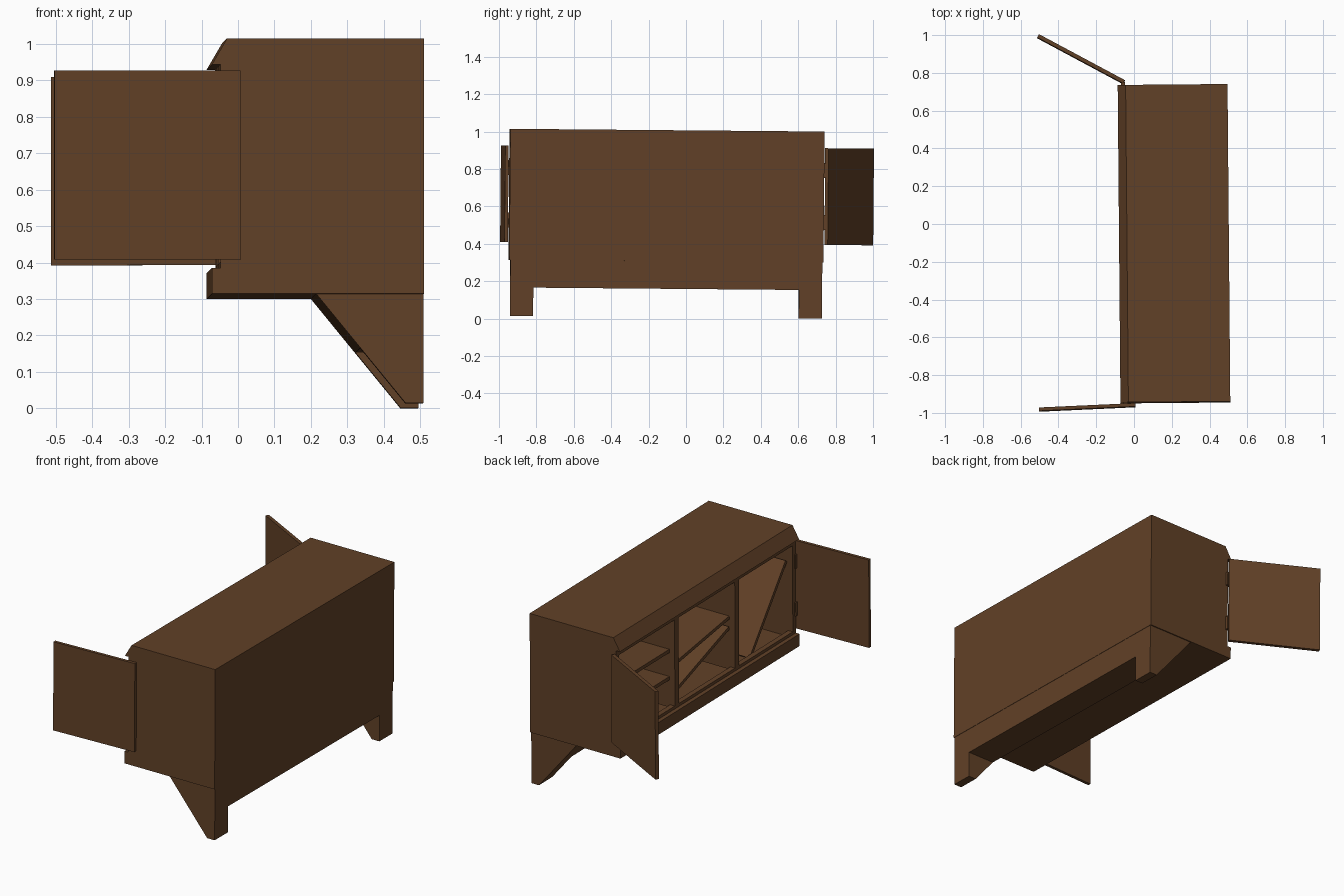
import bpy, bmesh, math
from mathutils import Matrix, Vector

if "Cube" in bpy.data.objects:
    bpy.data.objects.remove(bpy.data.objects["Cube"])

wood = bpy.data.materials.new("dark_brown_wood")
wood.diffuse_color = (0.12, 0.052, 0.02, 1)
wood.use_nodes = True
wood.node_tree.nodes["Principled BSDF"].inputs["Base Color"].default_value = wood.diffuse_color

# The whole cabinet leans and turns by half a degree
PIVOT = Vector((0, -0.105, 0))
LEAN = (Matrix.Translation(PIVOT) @ Matrix.Rotation(math.radians(0.5), 4, 'Z')
        @ Matrix.Rotation(math.radians(-0.5), 4, 'X') @ Matrix.Translation(-PIVOT))


def prism(name, pts, a, b, place):
    """Extrude a 2D outline from a to b; place(u, v, t) gives the 3D position."""
    bm = bmesh.new()
    lo = [bm.verts.new(place(u, v, a)) for u, v in pts]
    hi = [bm.verts.new(place(u, v, b)) for u, v in pts]
    n = len(pts)
    bm.faces.new(lo)
    bm.faces.new(hi)
    for i in range(n):
        j = (i + 1) % n
        bm.faces.new((lo[i], lo[j], hi[j], hi[i]))
    bmesh.ops.recalc_face_normals(bm, faces=bm.faces)
    bm.transform(LEAN)
    mesh = bpy.data.meshes.new(name)
    bm.to_mesh(mesh)
    bm.free()
    mesh.materials.append(wood)
    obj = bpy.data.objects.new(name, mesh)
    bpy.context.collection.objects.link(obj)
    return obj


def along_y(u, v, t): return (u, t, v)
def along_x(u, v, t): return (t, u, v)
def along_z(u, v, t): return (u, v, t)


def plank(name, p, q, thick, a, b, place):
    """Board whose section runs from p to q, with thickness on the left side of p-q."""
    p, q = Vector(p), Vector(q)
    d = (q - p).normalized()
    n = Vector((-d.y, d.x)) * thick
    return prism(name, [p, q, q + n, p + n], a, b, place)


# Body: hollow shell open to -x, closed by a full-profile panel at each end
BACK, FACE, LIP = 0.5025, -0.055, -0.079
Y0, Y1 = -0.952, 0.728
outer = [(LIP, 0.378), (LIP, 0.307), (BACK, 0.307), (BACK, 1.007),
         (-0.037, 1.007), (LIP, 0.935), (FACE, 0.935)]
cavity = [(FACE, 0.90), (-0.025, 0.90), (-0.025, 0.975), (0.475, 0.975),
          (0.475, 0.36), (-0.025, 0.36), (-0.025, 0.395), (FACE, 0.395), (FACE, 0.378)]
prism("cabinet_shell", outer + cavity, Y0 + 0.028, Y1 - 0.028, along_y)
for name, y in (("end_panel_near", Y0), ("end_panel_far", Y1 - 0.028)):
    prism(name, outer + [(FACE, 0.378)], y, y + 0.028, along_y)

# Dividers between the three compartments
for i, y in enumerate((-0.42, 0.145)):
    prism(f"divider_{i}", [(FACE - 0.001, 0.379), (0.48, 0.379), (0.48, 0.934), (FACE - 0.001, 0.934)],
          y, y + 0.038, along_y)

# Shelves: two level, two sagging, one fallen
for i, (p, q) in enumerate((((0.18, 0.70), (0.70, 0.70)),
                            ((0.18, 0.54), (0.70, 0.54)),
                            ((-0.38, 0.675), (0.145, 0.60)),
                            ((-0.38, 0.615), (0.145, 0.435)),
                            ((-0.922, 0.80), (-0.58, 0.362)))):
    plank(f"shelf_{i}", p, q, 0.02, -0.022, 0.474, along_x)

# Open doors at both ends
plank("door_far", (-0.051, 0.737), (-0.503, 0.984), -0.02, 0.401, 0.918, along_z)
plank("door_near", (0.0, -0.974), (-0.511, -0.993), -0.018, 0.401, 0.918, along_z)

# Small hinge blocks joining the doors to the body
for i, z in enumerate((0.48, 0.76)):
    for side, y in (("near", -0.962), ("far", 0.724)):
        prism(f"hinge_{side}_{i}", [(-0.062, y), (-0.04, y), (-0.04, y + 0.02), (-0.062, y + 0.02)],
              z, z + 0.08, along_z)

# Base: two tapering legs, and an apron cut from the same taper
TOP, FOOT, CUT = 0.307, 0.0073, 0.159
def taper(z): return 0.452 - 0.245 * (z - FOOT) / (TOP - FOOT)
def base(name, z, a, b):
    prism(name, [(BACK - 0.002, z), (BACK - 0.002, TOP), (taper(TOP), TOP), (taper(z), z)], a, b, along_y)
base("leg_near", FOOT, -0.946, -0.822)
base("leg_far", FOOT, 0.598, 0.722)
base("apron", CUT, -0.822, 0.598)
